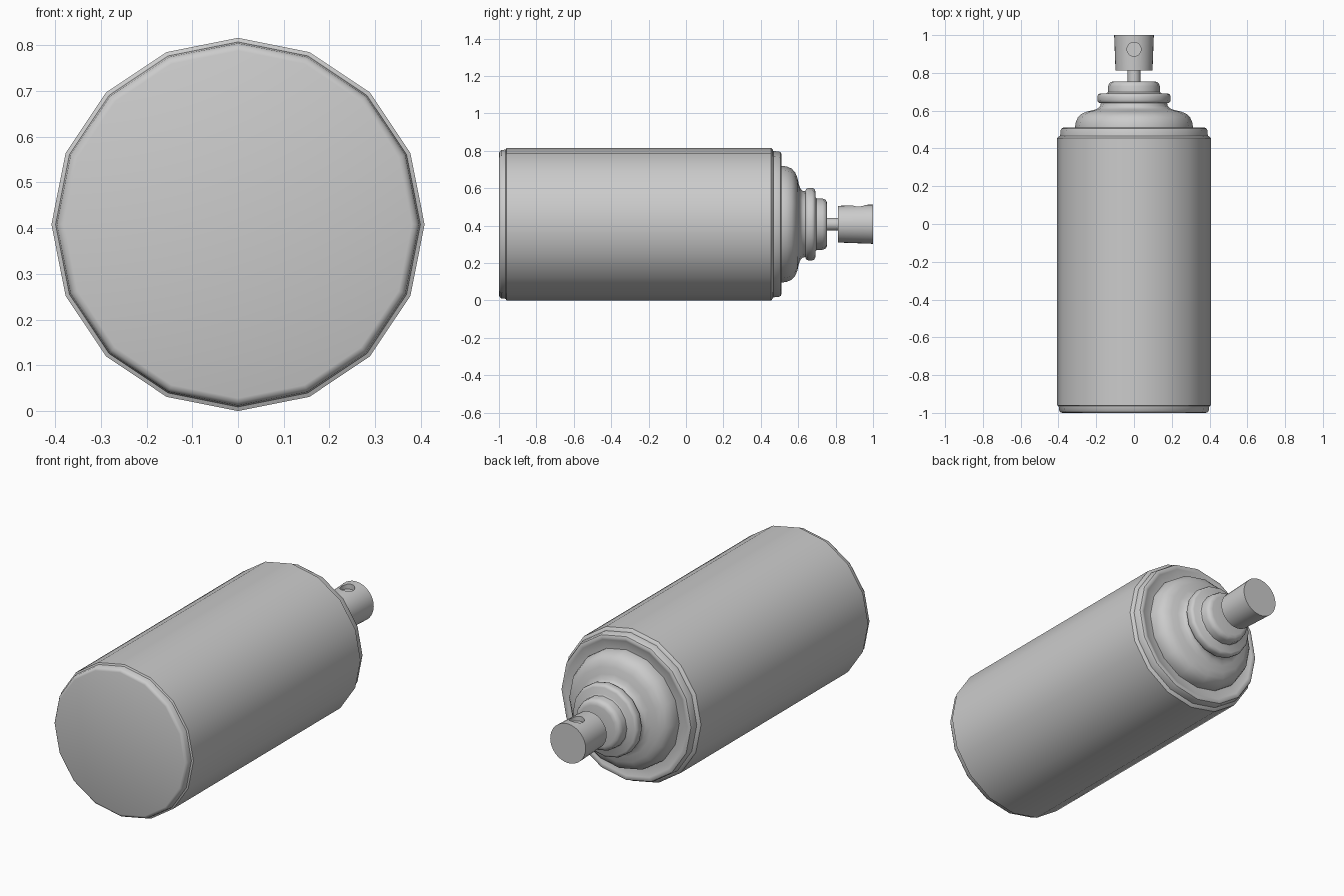
import bpy, bmesh
from math import sin, cos, pi, radians

if "Cube" in bpy.data.objects:
    bpy.data.objects.remove(bpy.data.objects["Cube"])

AXIS_Z = 0.408  # the can lies along y at this height


def lathe(name, profile, sides):
    """Revolve (y, radius) points round the can axis, with closed ends."""
    bm = bmesh.new()
    rings = [[bm.verts.new((r * cos(2 * pi * i / sides), y, AXIS_Z + r * sin(2 * pi * i / sides)))
              for i in range(sides)] for y, r in profile]
    for a, b in zip(rings, rings[1:]):
        for i in range(sides):
            j = (i + 1) % sides
            bm.faces.new((a[i], a[j], b[j], b[i]))
    bm.faces.new(rings[0])
    bm.faces.new(rings[-1])
    bmesh.ops.recalc_face_normals(bm, faces=bm.faces)
    mesh = bpy.data.meshes.new(name)
    bm.to_mesh(mesh)
    bm.free()
    obj = bpy.data.objects.new(name, mesh)
    bpy.context.collection.objects.link(obj)
    return obj


def activate(obj):
    bpy.ops.object.select_all(action='DESELECT')
    obj.select_set(True)
    bpy.context.view_layer.objects.active = obj


# can: base rim, straight wall, shoulder ring
can = lathe("can_body", [
    (-1.0, 0.38), (-0.997, 0.389), (-0.988, 0.396), (-0.964, 0.399), (-0.96, 0.408),
    (0.455, 0.408), (0.464, 0.398), (0.467, 0.391), (0.495, 0.389), (0.506, 0.384),
    (0.511, 0.373), (0.508, 0.36), (0.502, 0.345), (0.502, 0.30)], 16)

# domed top
dome = lathe("dome", [
    (0.49, 0.312), (0.515, 0.312), (0.54, 0.308), (0.565, 0.297), (0.583, 0.278),
    (0.595, 0.25), (0.603, 0.215), (0.612, 0.19), (0.625, 0.178), (0.65, 0.174)], 16)

# valve cup: crimped ring and raised collar
cup = lathe("valve_cup", [
    (0.64, 0.165), (0.64, 0.183), (0.646, 0.191), (0.656, 0.194), (0.674, 0.194), (0.685, 0.190),
    (0.691, 0.180), (0.692, 0.145), (0.698, 0.138), (0.73, 0.137), (0.744, 0.132),
    (0.752, 0.122), (0.755, 0.108)], 16)

# stem and spray button
stem = lathe("stem", [(0.74, 0.034), (0.83, 0.034)], 16)
button = lathe("spray_button", [(0.812, 0.098), (1.0, 0.105)], 32)

# round outlet recess in the button
bpy.ops.mesh.primitive_cylinder_add(vertices=24, radius=0.037, depth=0.1,
                                    location=(0, 0.925, AXIS_Z + 0.125))
cutter = bpy.context.object
cutter.name = "outlet_cutter"
cutter.hide_render = True
activate(button)
mod = button.modifiers.new("outlet", 'BOOLEAN')
mod.operation = 'DIFFERENCE'
mod.solver = 'EXACT'
mod.object = cutter
bpy.ops.object.modifier_apply(modifier=mod.name)
bpy.data.objects.remove(cutter)

for part in (can, dome, cup, stem, button):
    activate(part)
    bpy.ops.object.shade_smooth_by_angle(angle=radians(40))
